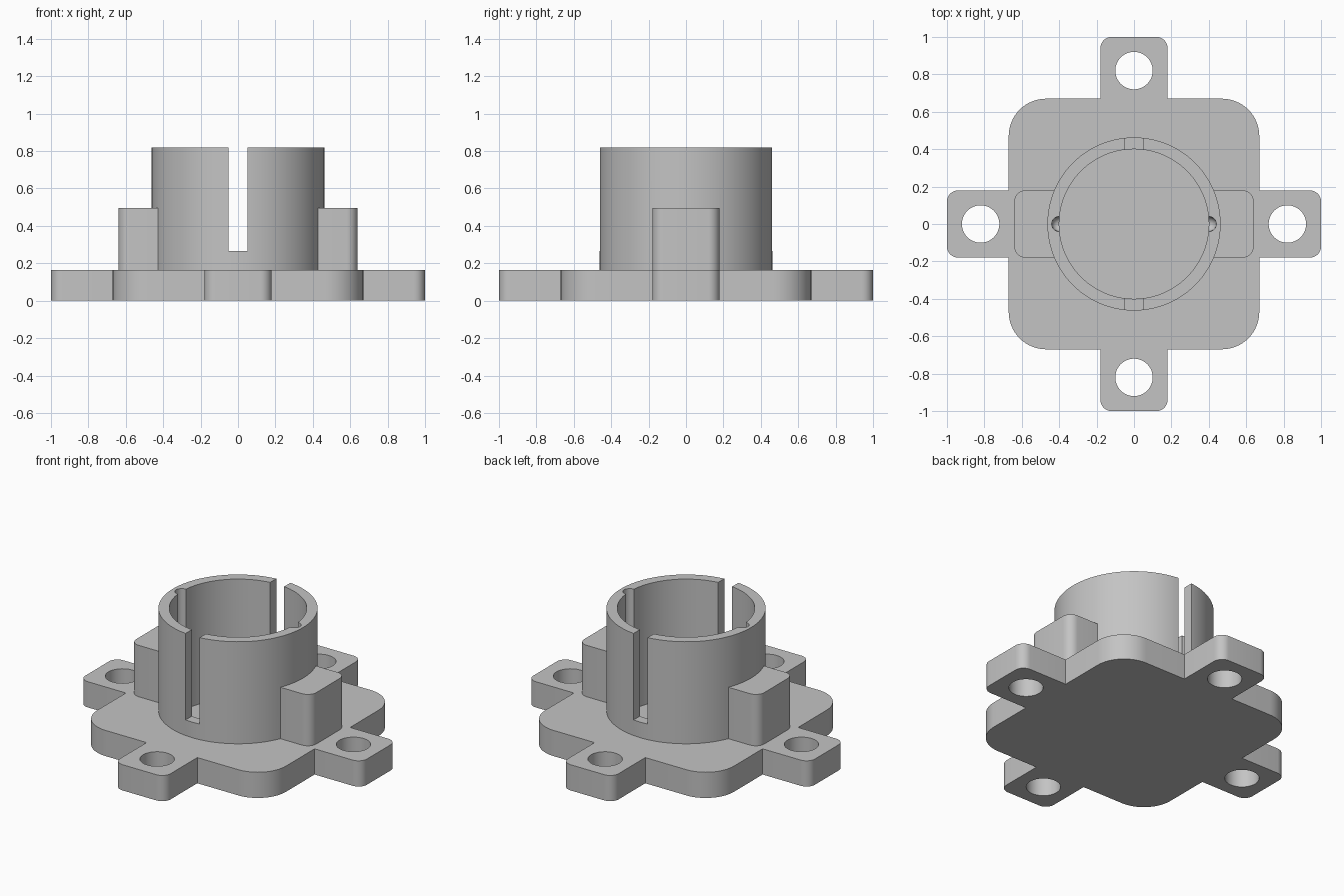
import bpy
import bmesh
from math import pi, cos, sin, radians
from mathutils import Matrix, Vector

cube = bpy.data.objects.get("Cube")
if cube:
    bpy.data.objects.remove(cube, do_unlink=True)

PLATE_TOP, LUG_TOP, RIM = 0.165, 0.495, 0.82
OUTER_R, BORE_R, BORE_FLOOR = 0.463, 0.4, 0.05

grey = bpy.data.materials.new("plain grey")
grey.use_nodes = True
grey.diffuse_color = (0.55, 0.55, 0.55, 1)
grey.node_tree.nodes["Principled BSDF"].inputs["Base Color"].default_value = grey.diffuse_color


def finish(name, bm):
    bmesh.ops.recalc_face_normals(bm, faces=bm.faces)
    mesh = bpy.data.meshes.new(name)
    bm.to_mesh(mesh)
    bm.free()
    mesh.materials.append(grey)
    obj = bpy.data.objects.new(name, mesh)
    bpy.context.collection.objects.link(obj)
    return obj


def extrude(name, outline, z0, z1):
    bm = bmesh.new()
    face = bm.faces.new([bm.verts.new((p[0], p[1], z0)) for p in outline])
    top = bmesh.ops.extrude_face_region(bm, geom=[face])["geom"]
    verts = [v for v in top if isinstance(v, bmesh.types.BMVert)]
    bmesh.ops.translate(bm, verts=verts, vec=(0, 0, z1 - z0))
    return finish(name, bm)


def arc(x, y, r, start, end, steps):
    angles = [radians(start + (end - start) * i / steps) for i in range(steps + 1)]
    return [Vector((x + r * cos(a), y + r * sin(a), 0)) for a in angles]


def cylinder(name, x, y, r, z0, z1, steps=96):
    return extrude(name, arc(x, y, r, 0, 360, steps)[:-1], z0, z1)


def box(name, x0, x1, y0, y1, z0, z1):
    return extrude(name, [(x0, y0), (x1, y0), (x1, y1), (x0, y1)], z0, z1)


def combine(target, other, operation):
    mod = target.modifiers.new(operation.lower(), "BOOLEAN")
    mod.operation = operation
    mod.solver = "EXACT"
    mod.object = other
    bpy.context.view_layer.objects.active = target
    bpy.ops.object.modifier_apply(modifier=mod.name)
    bpy.data.objects.remove(other, do_unlink=True)


# Base plate: one tab and one rounded corner, repeated four times
quarter = [Vector((0.67, -0.18, 0))]
quarter += arc(0.94, -0.12, 0.06, -90, 0, 8) + arc(0.94, 0.12, 0.06, 0, 90, 8)
quarter += [Vector((0.67, 0.18, 0))] + arc(0.47, 0.47, 0.2, 0, 90, 16)
outline = []
for i in range(4):
    turn = Matrix.Rotation(i * pi / 2, 3, "Z")
    outline += [turn @ p for p in quarter]
body = extrude("flanged_socket", outline, 0, PLATE_TOP)

# Side lugs, rounded on the outer corners, and the round socket wall
lug = arc(0.58, -0.12, 0.06, -90, 0, 8) + arc(0.58, 0.12, 0.06, 0, 90, 8)
lug += [Vector((0.2, 0.18, 0)), Vector((0.2, -0.18, 0))]
for turns in (0, pi):
    turn = Matrix.Rotation(turns, 3, "Z")
    combine(body, extrude("lug", [turn @ p for p in lug], 0.1, LUG_TOP), "UNION")
combine(body, cylinder("socket_wall", 0, 0, OUTER_R, 0.08, RIM), "UNION")

# Bore, front and back slots
combine(body, cylinder("bore", 0, 0, BORE_R, BORE_FLOOR, 1), "DIFFERENCE")
combine(body, box("slots", -0.05, 0.05, -0.6, 0.6, 0.265, 1), "DIFFERENCE")

# Bolt holes through the tabs
for x, y in ((0.82, 0), (-0.82, 0), (0, 0.82), (0, -0.82)):
    combine(body, cylinder("bolt_hole", x, y, 0.1, -0.1, 0.4, 48), "DIFFERENCE")

# Round-ended grooves inside the bore
for side in (-1, 1):
    combine(body, cylinder("groove", side * 0.4, 0, 0.04, 0.3, 1, 24), "DIFFERENCE")
    bm = bmesh.new()
    bmesh.ops.create_uvsphere(bm, u_segments=24, v_segments=12, radius=0.0398,
                              matrix=Matrix.Translation((side * 0.4, 0, 0.302)))
    combine(body, finish("groove_end", bm), "DIFFERENCE")

# Smooth walls with crisp edges
bpy.ops.object.select_all(action="DESELECT")
body.select_set(True)
bpy.context.view_layer.objects.active = body
bpy.ops.object.shade_smooth_by_angle(angle=radians(30))
